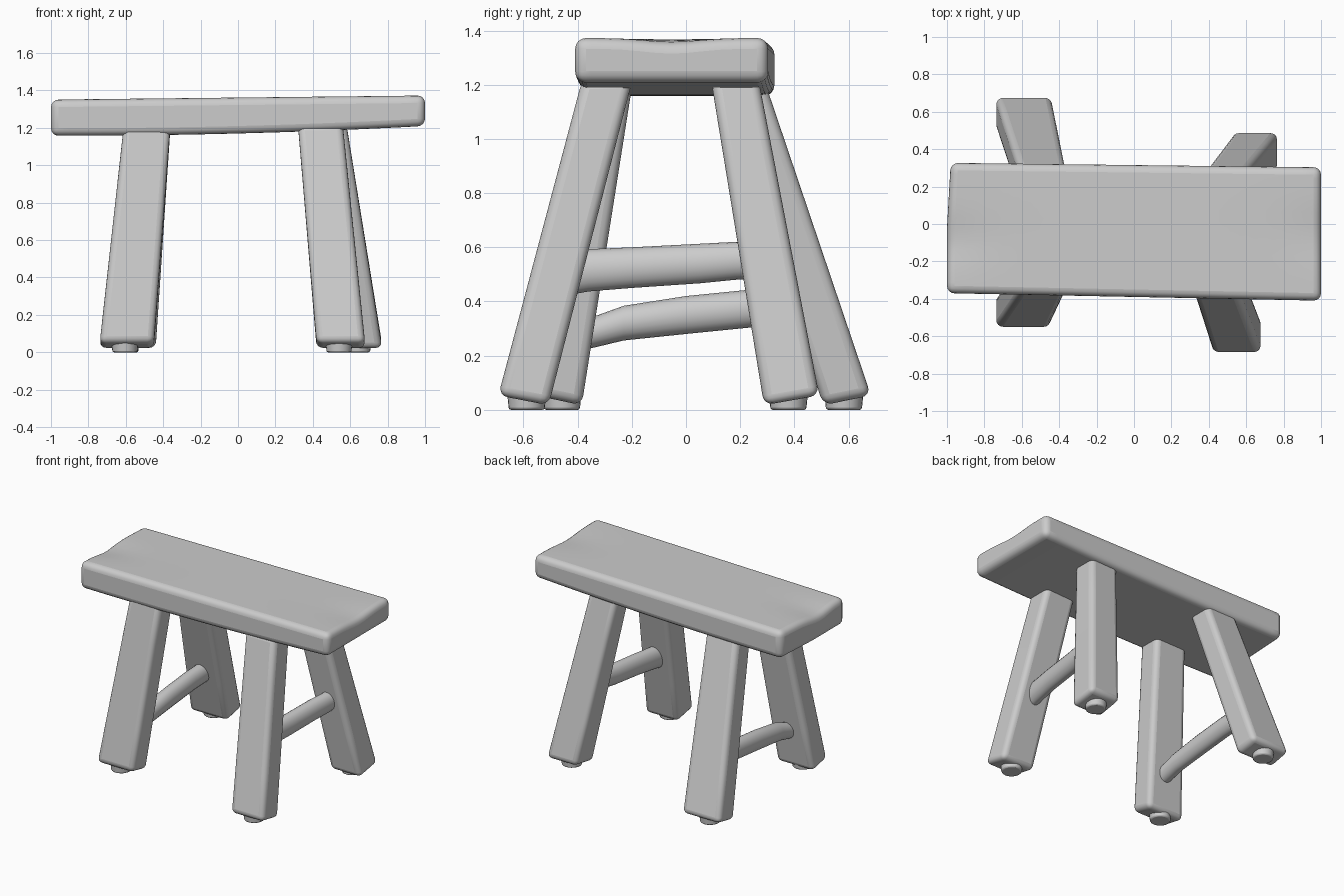
import bpy, bmesh, math
from mathutils import Vector

cube = bpy.data.objects.get("Cube")
if cube:
    bpy.data.objects.remove(cube)

mat = bpy.data.materials.new("plain grey")
mat.use_nodes = True
grey = (0.6, 0.6, 0.6, 1)
mat.diffuse_color = grey
mat.node_tree.nodes["Principled BSDF"].inputs["Base Color"].default_value = grey


def finish(name, bm, bevel, segments=4):
    """Turn a bmesh into a smooth object with softened edges."""
    bmesh.ops.recalc_face_normals(bm, faces=bm.faces)
    mesh = bpy.data.meshes.new(name)
    bm.to_mesh(mesh)
    bm.free()
    mesh.materials.append(mat)
    ob = bpy.data.objects.new(name, mesh)
    bpy.context.collection.objects.link(ob)
    mod = ob.modifiers.new("soft edges", "BEVEL")
    mod.width = bevel
    mod.segments = segments
    mod.limit_method = "ANGLE"
    mod.angle_limit = math.radians(40)
    bpy.ops.object.select_all(action="DESELECT")
    ob.select_set(True)
    bpy.context.view_layer.objects.active = ob
    bpy.ops.object.shade_smooth_by_angle(angle=math.radians(50))
    return ob


def loft(name, rings, bevel):
    """Skin a list of equal-sized rings of points and cap both ends."""
    bm = bmesh.new()
    loops = [[bm.verts.new(p) for p in ring] for ring in rings]
    for a, b in zip(loops, loops[1:]):
        for i in range(len(a)):
            j = (i + 1) % len(a)
            bm.faces.new((a[i], a[j], b[j], b[i]))
    bm.faces.new(loops[0])
    bm.faces.new(loops[-1])
    return finish(name, bm, bevel)


# Seat: a thick plank, slightly rising to the left, with worn hollows at the ends
def seat_point(u, v, w):
    x = u - 0.02 * (1 - u) / 2 * max(v, 0) * -1 * (u < -0.9)
    front = -0.39 - 0.02 * u
    back = 0.315 - 0.012 * u
    y = front + (back - front) * (v + 1) / 2
    low = 1.17 + 0.026 * u + 0.014 * u * u
    high = 1.362 + 0.011 * u
    high -= 0.025 * max(0, -u) ** 6 * math.exp(-((v + 0.2) / 0.35) ** 2)
    high -= 0.018 * max(0, u) ** 6 * math.exp(-(v / 0.4) ** 2)
    return Vector((x, y, high if w > 0 else low))


bm = bmesh.new()
bmesh.ops.create_cube(bm, size=2)
along = [e for e in bm.edges if abs(e.verts[0].co.x - e.verts[1].co.x) > 1]
bmesh.ops.subdivide_edges(bm, edges=along, cuts=19, use_grid_fill=True)
across = [e for e in bm.edges if abs(e.verts[0].co.y - e.verts[1].co.y) > 1]
bmesh.ops.subdivide_edges(bm, edges=across, cuts=11, use_grid_fill=True)
for vert in bm.verts:
    vert.co = seat_point(*vert.co)
finish("seat", bm, 0.04)

# Legs: (x, y, half width, half depth) at the floor, then under the seat
legs = {
    "front_left_leg": ((0.55, -0.60, 0.13, 0.093), (0.44, -0.29, 0.12, 0.093)),
    "back_left_leg": ((0.65, 0.39, 0.12, 0.102), (0.47, 0.18, 0.11, 0.088)),
    "front_right_leg": ((-0.595, -0.47, 0.145, 0.085), (-0.485, -0.28, 0.125, 0.085)),
    "back_right_leg": ((-0.59, 0.595, 0.15, 0.088), (-0.485, 0.20, 0.125, 0.088)),
}
corners = ((-1, -1), (1, -1), (1, 1), (-1, 1))
for name, (foot, head) in legs.items():
    out = 1 if foot[1] > 0 else -1
    rings = []
    for t in (0, 0.25, 0.5, 0.75, 1):
        x, y, hx, hy = (a + (b - a) * t for a, b in zip(foot, head))
        z = 0.035 + 1.185 * t
        rings.append([(x + sx * hx, y + sy * hy, z + 0.018 * sy * out * (1 - t))
                      for sx, sy in corners])
    loft(name, rings, 0.035)

    # Small round glide under each foot
    bm = bmesh.new()
    bmesh.ops.create_cone(bm, cap_ends=True, segments=24, radius1=0.066,
                          radius2=0.072, depth=0.06)
    bmesh.ops.translate(bm, verts=bm.verts,
                        vec=(foot[0] - 0.01, foot[1] + 0.012 * -out, 0.03))
    finish(name.replace("leg", "glide"), bm, 0.008, 2)

# Rungs: oval bars joining the front and back legs; (x, y, z, half height)
rungs = {
    "left_rung": ((0.50, -0.48, 0.50, 0.085), (0.51, -0.36, 0.515, 0.078),
                  (0.53, -0.2, 0.525, 0.075), (0.55, 0.05, 0.54, 0.073),
                  (0.57, 0.18, 0.55, 0.07), (0.57, 0.3, 0.555, 0.07)),
    "right_rung": ((-0.56, -0.43, 0.27, 0.06), (-0.56, -0.33, 0.29, 0.058),
                   (-0.56, -0.23, 0.32, 0.064), (-0.56, 0, 0.35, 0.07),
                   (-0.56, 0.25, 0.375, 0.07), (-0.56, 0.5, 0.385, 0.07)),
}
for name, path in rungs.items():
    rings = []
    for x, y, z, h in path:
        angles = [math.tau * i / 20 for i in range(20)]
        rings.append([(x + 0.055 * math.cos(a), y, z + h * math.sin(a)) for a in angles])
    loft(name, rings, 0.01)
